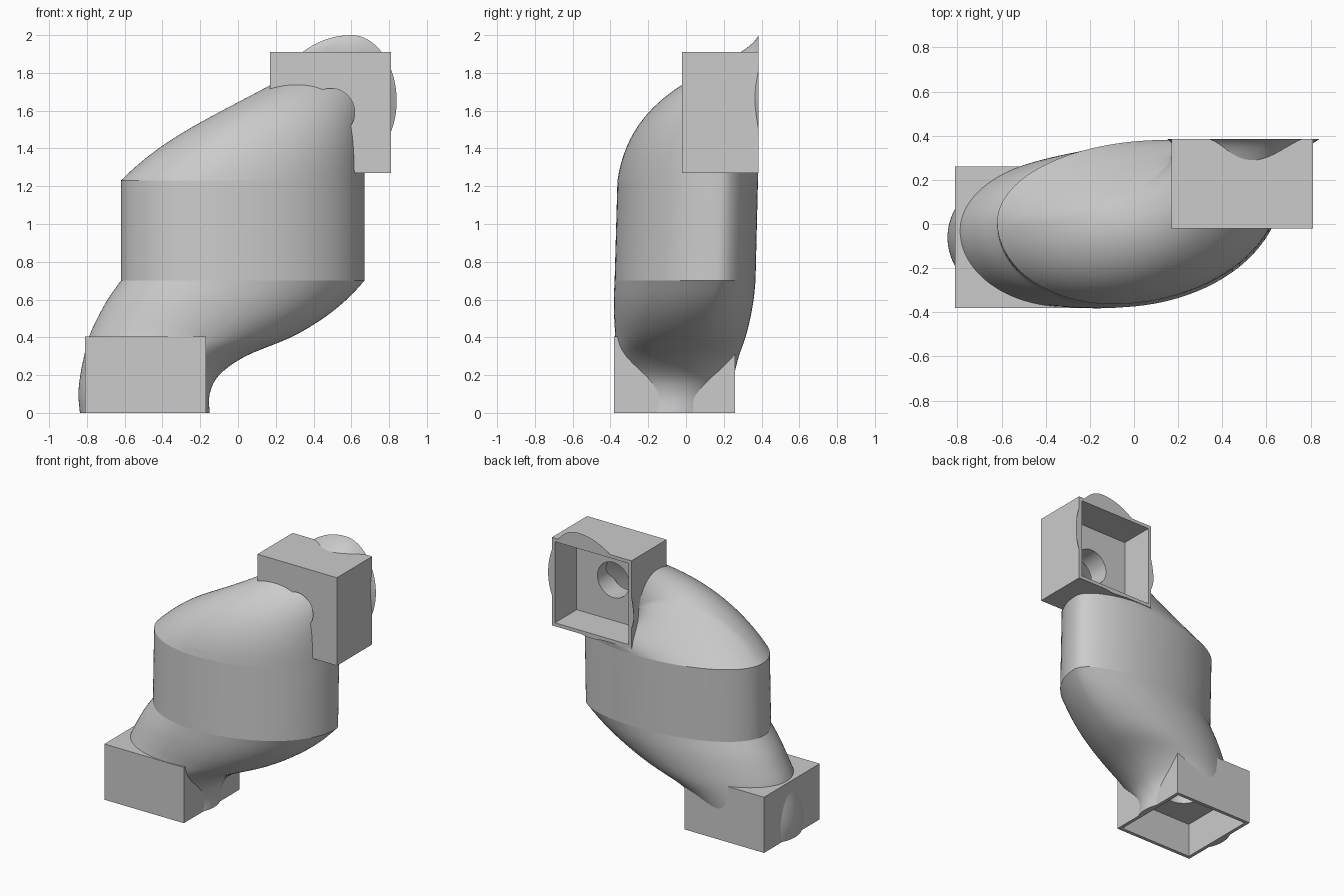
import bpy, bmesh, math
from math import cos, sin, pi
from mathutils import Vector

SEGMENTS = 96
LOW = Vector((-0.49, -0.06, 0.0))      # centre of the lower opening
HIGH = Vector((0.49, 0.385, 1.59))     # centre of the rear opening
HALF = 0.32                            # half width of the sockets
INNER = HALF - 0.025                   # half width of the recesses

if "Cube" in bpy.data.objects:
    bpy.data.objects.remove(bpy.data.objects["Cube"], do_unlink=True)

grey = bpy.data.materials.new("plain_grey")
grey.use_nodes = True
grey.diffuse_color = (0.6, 0.6, 0.6, 1)
grey.node_tree.nodes["Principled BSDF"].inputs["Base Color"].default_value = grey.diffuse_color


def add_object(name, bm):
    mesh = bpy.data.meshes.new(name)
    bm.to_mesh(mesh)
    bm.free()
    mesh.materials.append(grey)
    obj = bpy.data.objects.new(name, mesh)
    bpy.context.collection.objects.link(obj)
    return obj


def block(name, low, high):
    bm = bmesh.new()
    bmesh.ops.create_cube(bm, size=1)
    for v in bm.verts:
        v.co = (low + high) / 2 + v.co * (high - low)
    return add_object(name, bm)


def rod(name, start, end, radius):
    axis = end - start
    bm = bmesh.new()
    bmesh.ops.create_cone(bm, cap_ends=True, segments=48, radius1=radius,
                          radius2=radius, depth=axis.length)
    turn = Vector((0, 0, 1)).rotation_difference(axis)
    for v in bm.verts:
        v.co = turn @ v.co + (start + end) / 2
    return add_object(name, bm)


def shade(obj):
    bpy.ops.object.select_all(action='DESELECT')
    obj.select_set(True)
    bpy.context.view_layer.objects.active = obj
    bpy.ops.object.shade_smooth_by_angle(angle=math.radians(35))


def clear_box(bm, low, high):
    """Split the shell along the sides of a box and remove what is inside."""
    for axis in range(3):
        normal = Vector([float(i == axis) for i in range(3)])
        for corner in (low, high):
            bmesh.ops.bisect_plane(bm, geom=bm.verts[:] + bm.edges[:] + bm.faces[:],
                                   dist=1e-5, plane_co=corner, plane_no=normal)
    inside = [f for f in bm.faces
              if all(low[i] < f.calc_center_median()[i] < high[i] for i in range(3))]
    bmesh.ops.delete(bm, geom=inside, context='FACES')


def egg(a, left, front, right, back):
    """Closed curve of four quarter ellipses through its extreme points."""
    end = back if sin(a) > 0 else front
    side = right if cos(a) > 0 else left
    return (end[0] + abs(cos(a)) * (side[0] - end[0]),
            side[1] + abs(sin(a)) * (end[1] - side[1]))


def section(z, x_min, x_max, cy, ry, skew):
    """Horizontal ring, skewed towards the back right corner."""
    cx, rx = (x_min + x_max) / 2, (x_max - x_min) / 2
    shift = 0.19 * rx * skew
    extremes = ((x_min, cy), (cx - shift, cy - ry),
                (x_max, cy + 0.46 * ry * skew), (cx + shift, cy + ry))
    return [Vector((*egg(a, *extremes), z)) for a in angles]


def catmull(a, b, c, d, t):
    return 0.5 * (2 * b + (c - a) * t + (2 * a - 5 * b + 4 * c - d) * t ** 2
                  + (3 * b - a - 3 * c + d) * t ** 3)


def elbow_point(p, a, t):
    """Point on the curve from the waist rim to the flared rear mouth."""
    back, front = max(0, sin(a)), max(0, -sin(a))
    x, drop = egg(a, (0.15, -1.5), (0.6, -2.0), (0.84, -1.65), (0.5, -1.26))
    mouth = Vector((x, HIGH.y, -drop))
    c1 = p + Vector((0.25 * (1 - cos(a)), 0.08 * front, 0.5 + 0.05 * front - 0.4 * back))
    c2 = HIGH.lerp(mouth, 0.55) - Vector((0, 0.1 - 0.09 * back, 0))
    s = 1 - t
    return s ** 3 * p + 3 * s * s * t * c1 + 3 * s * t * t * c2 + t ** 3 * mouth


angles = [2 * pi * i / SEGMENTS for i in range(SEGMENTS)]

# Lower neck sections: z, x min, x max, y centre, y radius
neck = [(0.0, -0.837, -0.15, -0.06, 0.29), (0.1, -0.845, -0.15, -0.06, 0.30),
        (0.2, -0.835, -0.10, -0.055, 0.31), (0.3, -0.815, 0.04, -0.05, 0.33),
        (0.4, -0.79, 0.28, -0.03, 0.345), (0.5, -0.745, 0.45, -0.02, 0.36),
        (0.6, -0.69, 0.575, -0.012, 0.37), (0.7, -0.62, 0.67, -0.005, 0.373)]
sections = [section(*n, n[0] / 0.7) for n in neck]
rings = []
for i in range(len(sections) - 1):
    four = [sections[max(i - 1, 0)], sections[i], sections[i + 1],
            sections[min(i + 2, len(sections) - 1)]]
    for k in range(4):
        rings.append([catmull(*p, k / 4) for p in zip(*four)])
rings.append(sections[-1])
sharp_rings = {0, len(rings) - 1}

# Straight waist, then the elbow turning to the rear
waist_top = section(1.23, -0.62, 0.67, 0.009, 0.372, 1)
rings.append(waist_top)
sharp_rings.add(len(rings) - 1)
for k in range(1, 33):
    rings.append([elbow_point(p, a, k / 32) for p, a in zip(waist_top, angles)])
sharp_rings.add(len(rings) - 1)

bm = bmesh.new()
loops = [[bm.verts.new(p) for p in ring] for ring in rings]
for lower, upper in zip(loops, loops[1:]):
    for i in range(SEGMENTS):
        j = (i + 1) % SEGMENTS
        bm.faces.new((lower[i], lower[j], upper[j], upper[i]))
bm.faces.new(loops[0][::-1])
bm.faces.new(loops[-1])
for r in sharp_rings:
    for i in range(SEGMENTS):
        bm.edges.get((loops[r][i], loops[r][(i + 1) % SEGMENTS])).smooth = False

# Extent of the square recesses
low_recess = (LOW - Vector((INNER, INNER, 0.1)), LOW + Vector((INNER, INNER, 0.25)))
rear_recess = (HIGH - Vector((INNER, 0.25, INNER)), HIGH + Vector((INNER, 0.1, INNER)))
clear_box(bm, *low_recess)
clear_box(bm, *rear_recess)
shade(add_object("duct_body", bm))

# Square sockets around both openings, each with a recess and a round hole
lower_socket = block("lower_socket", LOW - Vector((HALF, HALF, 0)),
                     LOW + Vector((HALF, HALF, 0.405)))
rear_socket = block("rear_socket", HIGH - Vector((HALF, 0.405, HALF)),
                    HIGH + Vector((HALF, 0, HALF)))
jobs = [
    (lower_socket, block("lower_recess", *low_recess)),
    (lower_socket, rod("lower_bore", LOW + Vector((0, 0, 0.15)), LOW + Vector((0, 0, 0.5)), 0.128)),
    (rear_socket, block("rear_recess", *rear_recess)),
    (rear_socket, rod("rear_bore", HIGH - Vector((0, 0.15, 0)), HIGH - Vector((0, 0.5, 0)), 0.128)),
]
for obj, cutter in jobs:
    mod = obj.modifiers.new(cutter.name, 'BOOLEAN')
    mod.operation = 'DIFFERENCE'
    mod.solver = 'EXACT'
    mod.object = cutter
    bpy.context.view_layer.objects.active = obj
    bpy.ops.object.modifier_apply(modifier=mod.name)
    bpy.data.objects.remove(cutter, do_unlink=True)
shade(lower_socket)
shade(rear_socket)
